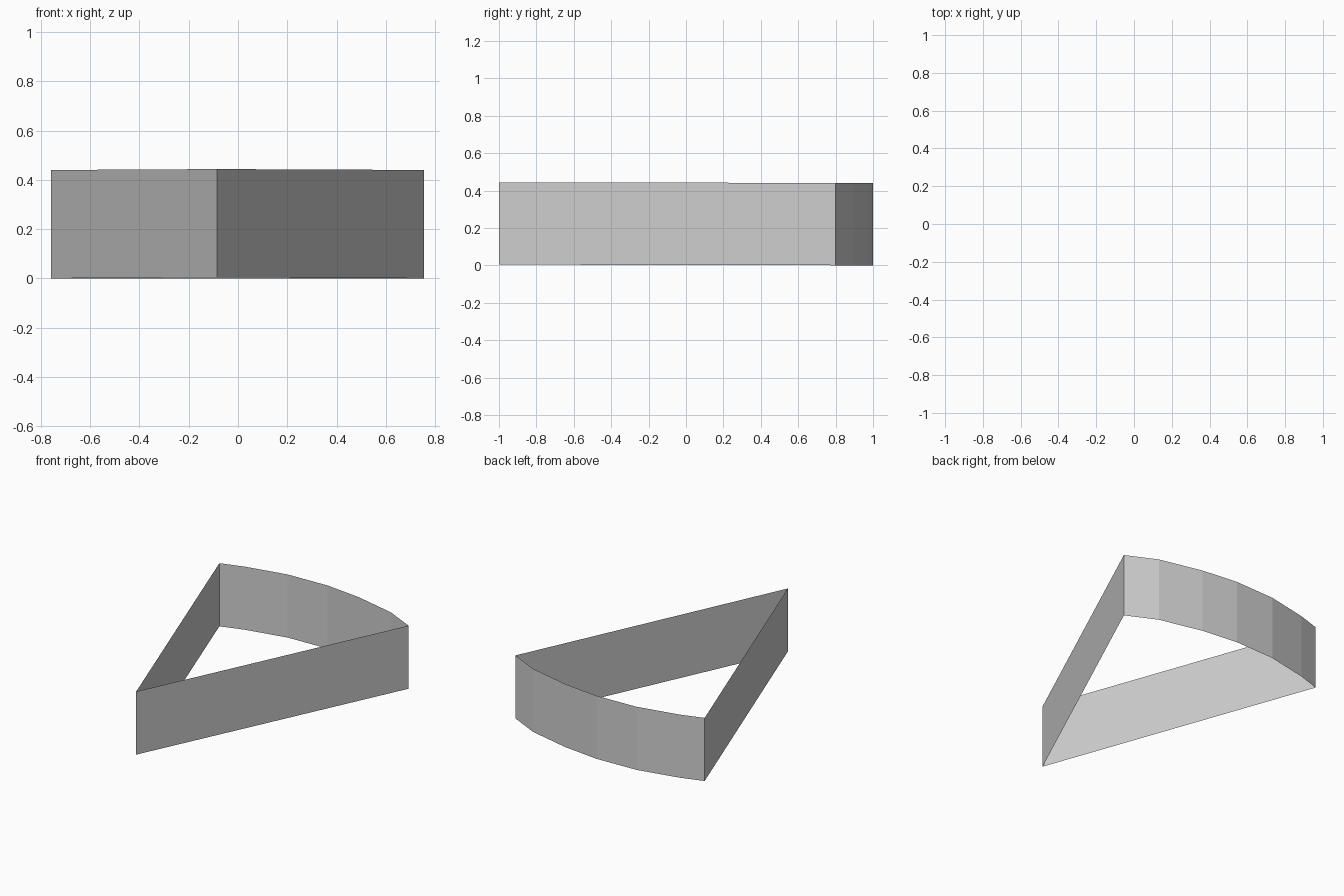
import bpy
import bmesh

cube = bpy.data.objects.get("Cube")
if cube:
    bpy.data.objects.remove(cube, do_unlink=True)

HEIGHT = 0.44
APEX = (-0.085, -1.0)
ARC = [(0.755, 0.80), (0.55, 0.90), (0.25, 0.97), (-0.01, 1.0),
       (-0.31, 0.99), (-0.60, 0.93), (-0.76, 0.88)]

# Single light grey material
grey = bpy.data.materials.new("light_grey")
grey.use_nodes = True
colour = (0.63, 0.63, 0.63, 1.0)
grey.diffuse_color = colour
grey.node_tree.nodes["Principled BSDF"].inputs["Base Color"].default_value = colour


def wall(name, path):
    """Extrude an open plan path upwards into a thin sheet wall."""
    bm = bmesh.new()
    # The base rises very slightly towards the apex
    base = [bm.verts.new((x, y, 0.002 * (1 - y))) for x, y in path]
    edges = [bm.edges.new(pair) for pair in zip(base, base[1:])]
    top = bmesh.ops.extrude_edge_only(bm, edges=edges)["geom"]
    top_verts = [v for v in top if isinstance(v, bmesh.types.BMVert)]
    bmesh.ops.translate(bm, verts=top_verts, vec=(0, 0, HEIGHT))
    # Turn every face away from the middle of the wedge
    for face in bm.faces:
        face.normal_update()
        out = face.calc_center_median()
        if face.normal.x * out.x + face.normal.y * (out.y - 0.3) < 0:
            face.normal_flip()
    mesh = bpy.data.meshes.new(name)
    bm.to_mesh(mesh)
    bm.free()
    mesh.materials.append(grey)
    obj = bpy.data.objects.new(name, mesh)
    bpy.context.collection.objects.link(obj)


# Two straight sides and the faceted curved back
wall("left_wall", [APEX, ARC[0]])
wall("curved_back_wall", ARC)
wall("right_wall", [ARC[-1], APEX])
